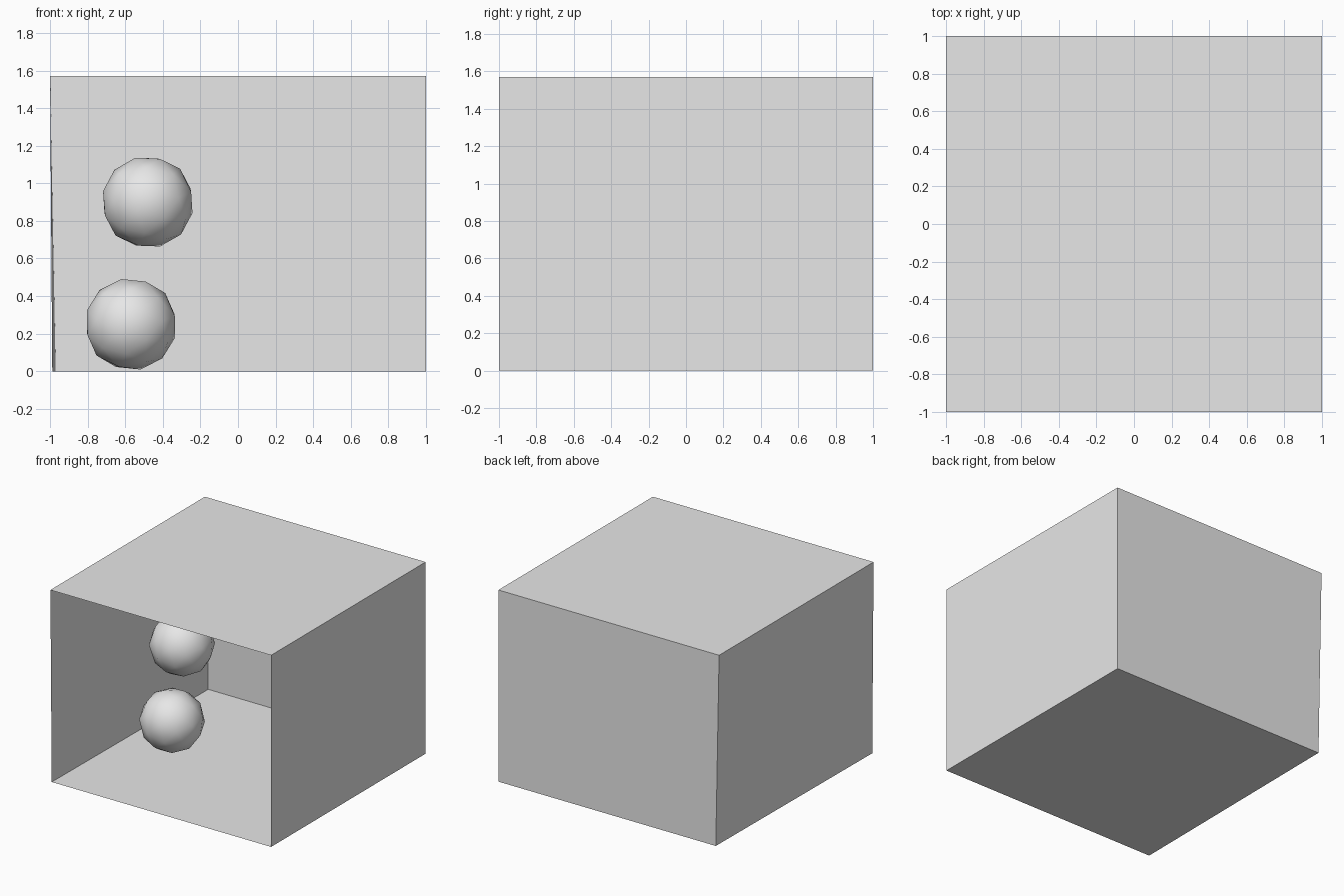
import bpy
import bmesh
from math import radians

cube = bpy.data.objects.get("Cube")
if cube:
    bpy.data.objects.remove(cube, do_unlink=True)

# Plain grey for everything
GREY = (0.8, 0.8, 0.8, 1.0)
grey = bpy.data.materials.new("plain_grey")
grey.use_nodes = True
grey.diffuse_color = GREY
grey.node_tree.nodes["Principled BSDF"].inputs["Base Color"].default_value = GREY

HEIGHT = 1.57


def open_box(name):
    """Thin-walled room, open at the front, with a slightly leaning wall."""
    bm = bmesh.new()
    bmesh.ops.create_cube(bm, size=2)
    for v in bm.verts:
        v.co.z = HEIGHT if v.co.z > 0 else 0
        # The -x wall tucks in a little at the floor, more at the back
        if v.co.z == 0 and v.co.x < 0:
            v.co.x += 0.03 if v.co.y > 0 else 0.012
    bm.normal_update()
    front = [f for f in bm.faces if f.normal.y < -0.9]
    bmesh.ops.delete(bm, geom=front, context="FACES_ONLY")
    mesh = bpy.data.meshes.new(name)
    bm.to_mesh(mesh)
    bm.free()
    mesh.materials.append(grey)
    obj = bpy.data.objects.new(name, mesh)
    bpy.context.collection.objects.link(obj)


def ball(name, location, tilt):
    """Faceted outline, smooth shading."""
    bpy.ops.mesh.primitive_ico_sphere_add(
        subdivisions=2, radius=0.247, location=location,
        rotation=[radians(a) for a in tilt])
    obj = bpy.context.object
    obj.name = name
    obj.data.materials.append(grey)
    bpy.ops.object.shade_smooth()


open_box("open_box")
ball("upper_ball", (-0.48, -0.04, 0.90), (20, 8, 25))
ball("lower_ball", (-0.57, -0.04, 0.25), (20, 12, 25))
